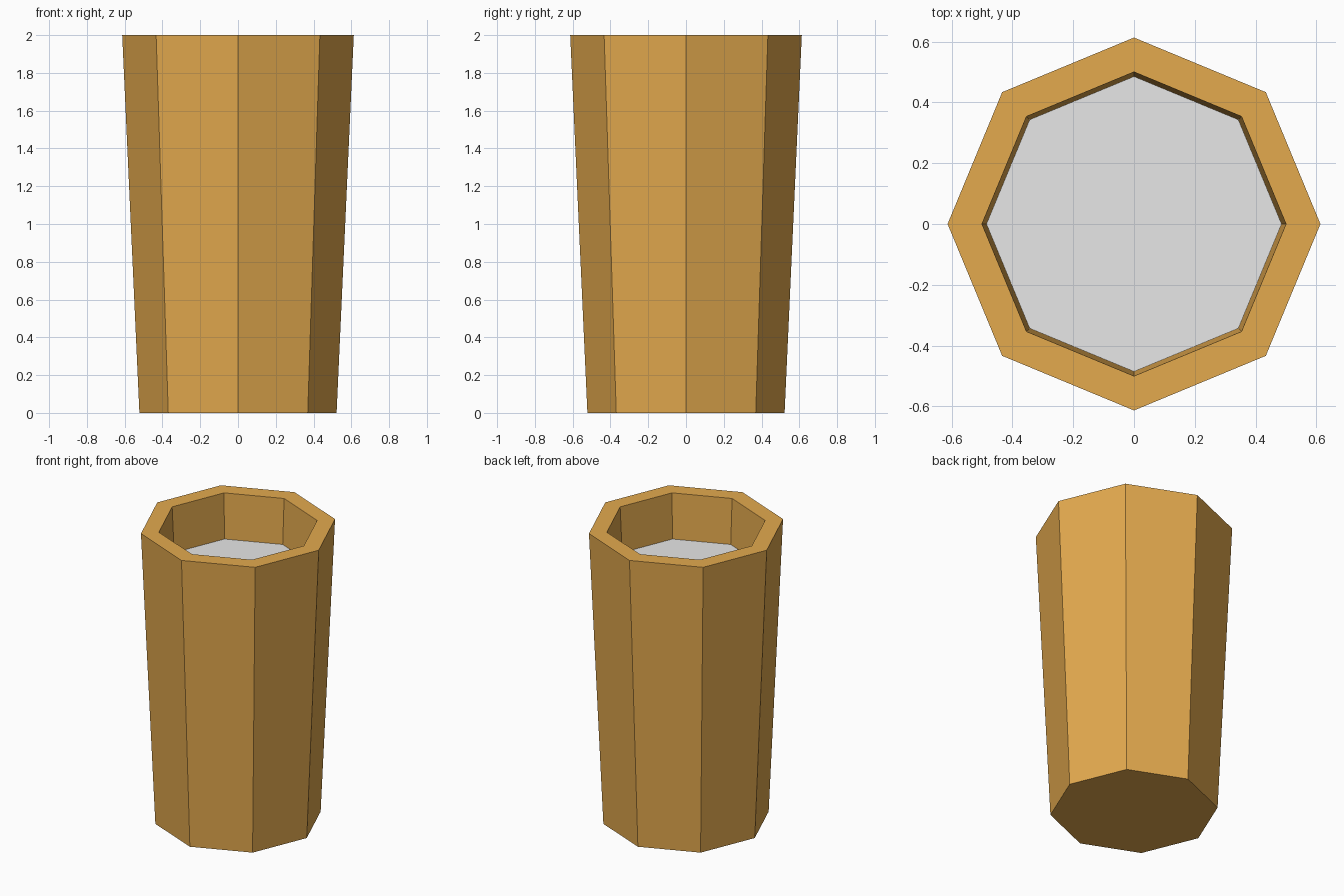
import bpy, bmesh
from math import cos, sin, pi

SIDES = 8

if "Cube" in bpy.data.objects:
    bpy.data.objects.remove(bpy.data.objects["Cube"], do_unlink=True)


def make_material(name, rgb):
    mat = bpy.data.materials.new(name)
    mat.use_nodes = True
    mat.diffuse_color = (*rgb, 1)
    mat.node_tree.nodes["Principled BSDF"].inputs["Base Color"].default_value = (*rgb, 1)
    return mat


def ring(bm, radius, z):
    """Octagon of vertices with corners on the axes."""
    angles = [2 * pi * i / SIDES for i in range(SIDES)]
    return [bm.verts.new((radius * cos(a), radius * sin(a), z)) for a in angles]


def make_object(name, bm, material):
    mesh = bpy.data.meshes.new(name)
    bm.to_mesh(mesh)
    bm.free()
    mesh.materials.append(material)
    obj = bpy.data.objects.new(name, mesh)
    bpy.context.collection.objects.link(obj)
    return obj


wood = make_material("warm wood", (0.77, 0.40, 0.076))
grey = make_material("light grey", (0.8, 0.8, 0.8))

# Tapered cup wall: base, outer side, flat rim and inner side
bm = bmesh.new()
profile = [(0.522, 0), (0.613, 2), (0.5, 2), (0.485, 1.69)]
rings = [ring(bm, r, z) for r, z in profile]
bm.faces.new(reversed(rings[0]))
for low, high in zip(rings, rings[1:]):
    for i in range(SIDES):
        j = (i + 1) % SIDES
        bm.faces.new((low[i], low[j], high[j], high[i]))
make_object("cup", bm, wood)

# Flat surface of the contents, closing the inside of the cup
bm = bmesh.new()
bm.faces.new(ring(bm, 0.485, 1.69))
make_object("contents", bm, grey)
